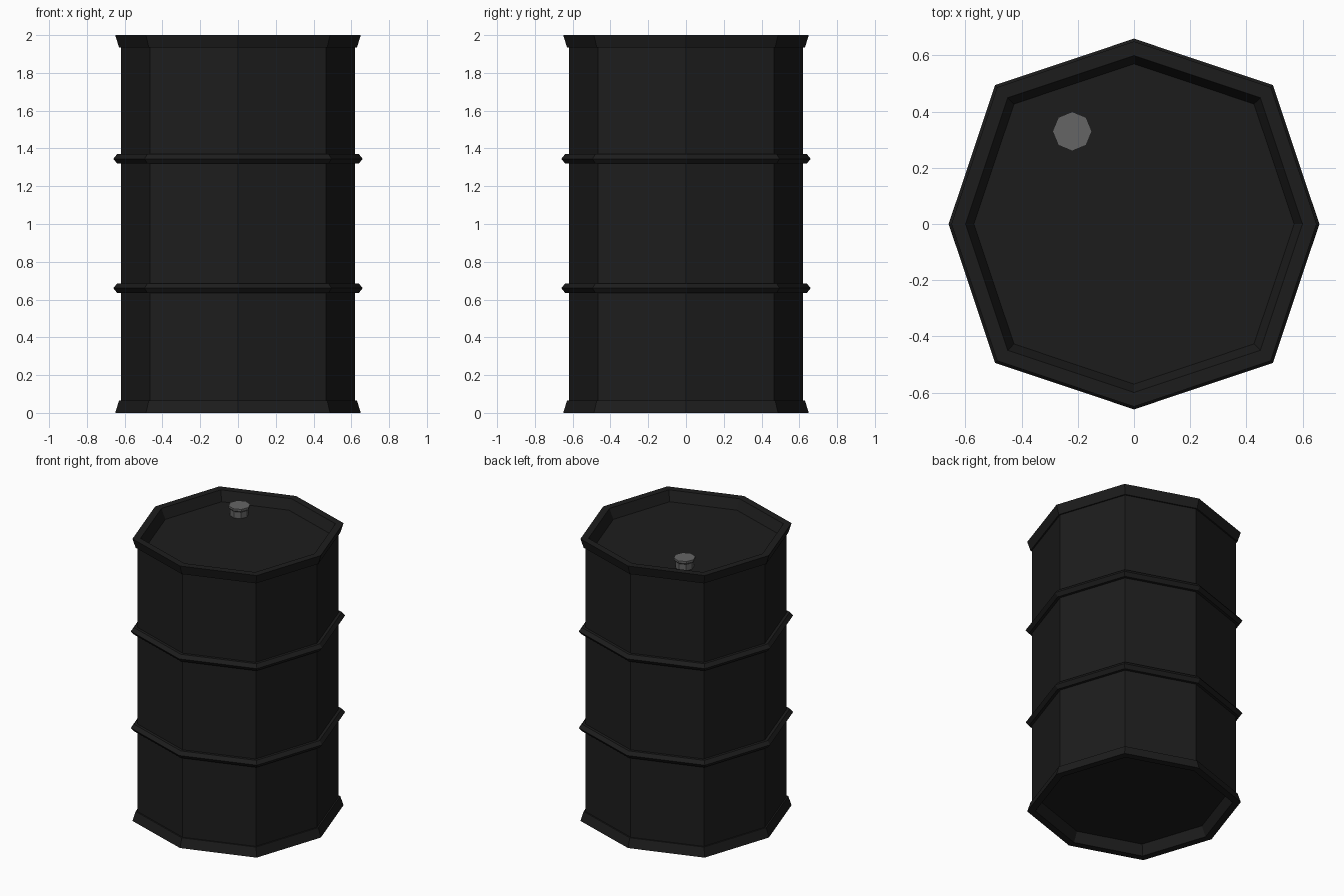
import bpy, bmesh, math

if "Cube" in bpy.data.objects:
    bpy.data.objects.remove(bpy.data.objects["Cube"])

DIAG = 1.06  # diagonal corners sit slightly further out than the axis corners


def material(name, v):
    m = bpy.data.materials.new(name)
    m.diffuse_color = (v, v, v, 1)
    m.use_nodes = True
    m.node_tree.nodes["Principled BSDF"].inputs["Base Color"].default_value = m.diffuse_color
    return m


def lathe(name, profile, mat, diag=1.0, loc=(0, 0, 0), closed=False):
    """Revolve (radius, z) points into an eight-sided flat-shaded solid."""
    bm = bmesh.new()
    rings = []
    for r, z in profile:
        ring = []
        for i in range(8):
            a = i * math.pi / 4
            k = r * (diag if i % 2 else 1.0)
            ring.append(bm.verts.new((k * math.cos(a), k * math.sin(a), z)))
        rings.append(ring)
    pairs = list(zip(rings, rings[1:]))
    if closed:
        pairs.append((rings[-1], rings[0]))
    else:
        bm.faces.new(rings[0])
        bm.faces.new(rings[-1])
    for a, b in pairs:
        for i in range(8):
            j = (i + 1) % 8
            bm.faces.new((a[i], a[j], b[j], b[i]))
    bmesh.ops.recalc_face_normals(bm, faces=bm.faces)
    me = bpy.data.meshes.new(name)
    bm.to_mesh(me)
    bm.free()
    me.materials.append(mat)
    ob = bpy.data.objects.new(name, me)
    ob.location = loc
    bpy.context.collection.objects.link(ob)
    return ob


black = material("black_paint", 0.012)
grey = material("grey_metal", 0.13)

# Drum shell with hoops, flared rims and recessed ends
lower = [(0.57, 0.07), (0.60, 0.0), (0.65, 0.0), (0.63, 0.065), (0.62, 0.065)]
hoops = []
for z in (0.66, 1.345):
    hoops += [(0.62, z - 0.025), (0.64, z - 0.025), (0.66, z),
              (0.64, z + 0.025), (0.62, z + 0.025)]
upper = [(r, 2.0 - z) for r, z in reversed(lower)]
lathe("drum_body", lower + hoops + upper, black, DIAG)

# Filler cap on the lid
lathe("filler_cap", [(0.06, 1.925), (0.06, 1.975), (0.07, 1.985), (0.07, 2.0)],
      grey, loc=(-0.22, 0.33, 0))
